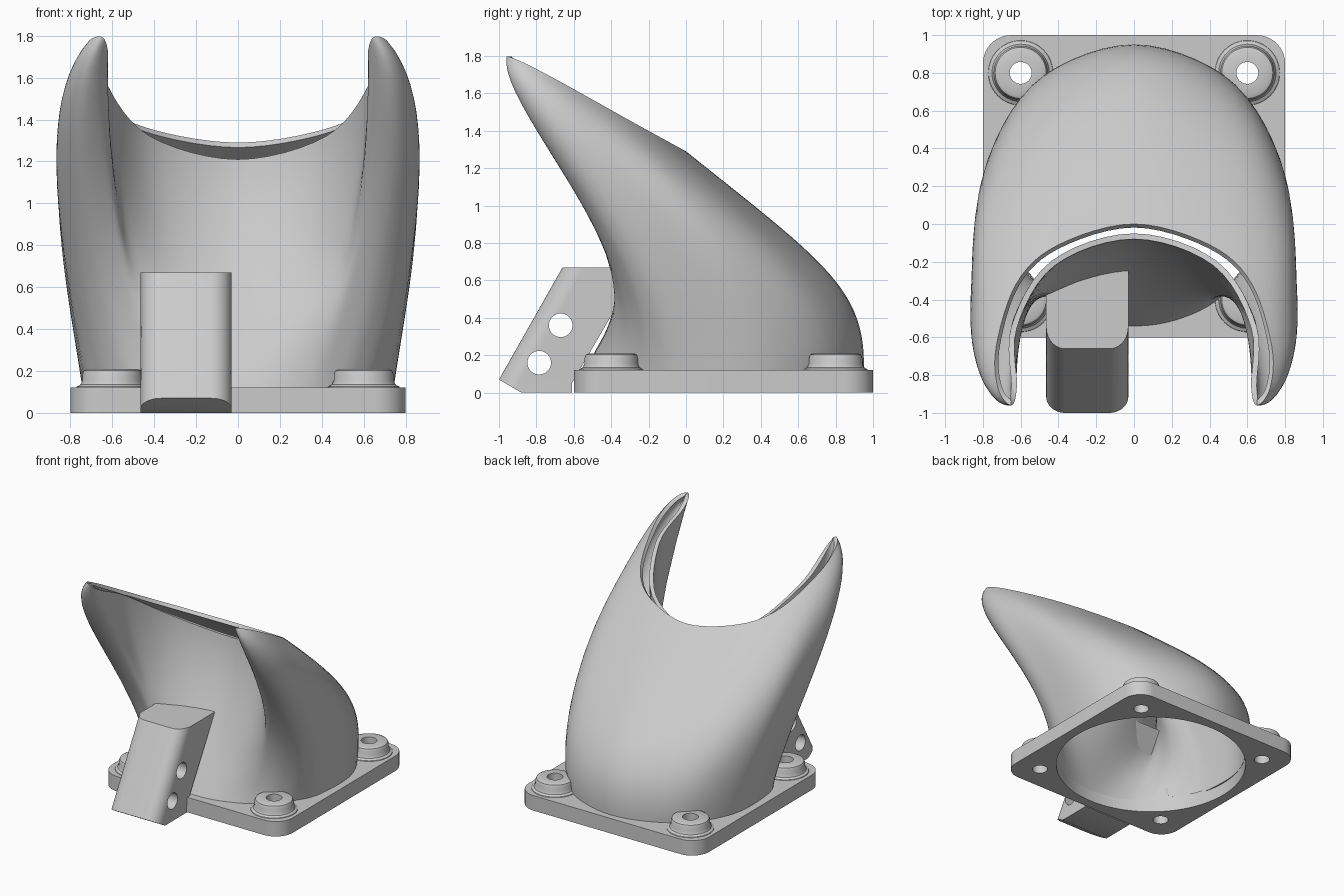
import bpy, bmesh, math
from mathutils import Vector, Matrix

if "Cube" in bpy.data.objects:
    bpy.data.objects.remove(bpy.data.objects["Cube"])

grey = bpy.data.materials.new("light_grey")
grey.use_nodes = True
grey.diffuse_color = (0.6, 0.6, 0.6, 1)
grey.node_tree.nodes["Principled BSDF"].inputs["Base Color"].default_value = (0.6, 0.6, 0.6, 1)

CENTRE_Y, RADIUS, PLATE_TOP, WALL = 0.2, 0.75, 0.12, 0.03


def make(name, bm):
    mesh = bpy.data.meshes.new(name)
    bm.to_mesh(mesh)
    bm.free()
    mesh.materials.append(grey)
    obj = bpy.data.objects.new(name, mesh)
    bpy.context.collection.objects.link(obj)
    return obj


def activate(obj):
    bpy.ops.object.select_all(action="DESELECT")
    obj.select_set(True)
    bpy.context.view_layer.objects.active = obj


def smooth(obj, angle=35):
    activate(obj)
    bpy.ops.object.shade_smooth_by_angle(angle=math.radians(angle))


def cylinder(centre, radius, depth, axis="Z", segments=48):
    bm = bmesh.new()
    turn = Matrix.Rotation(math.pi / 2, 4, "Y") if axis == "X" else Matrix()
    bmesh.ops.create_cone(bm, cap_ends=True, segments=segments, radius1=radius, radius2=radius,
                          depth=depth, matrix=Matrix.Translation(centre) @ turn)
    cutter = make("cutter", bm)
    cutter.hide_render = True
    return cutter


def cut(obj, cutters):
    for cutter in cutters:
        mod = obj.modifiers.new("cut", "BOOLEAN")
        mod.operation, mod.solver, mod.object = "DIFFERENCE", "EXACT", cutter
        activate(obj)
        bpy.ops.object.modifier_apply(modifier=mod.name)
        bpy.data.objects.remove(cutter)


def bore():
    return cylinder((0, CENTRE_Y, 0), RADIUS - WALL, 0.6, segments=108)


# Mounting plate with rounded corners, screw holes and a round air inlet
screws = [(x, y) for x in (-0.6, 0.6) for y in (-0.4, 0.8)]
bm = bmesh.new()
bmesh.ops.create_cube(bm, size=1, matrix=Matrix.Translation((0, CENTRE_Y, PLATE_TOP / 2))
                      @ Matrix.Diagonal((1.6, 1.6, PLATE_TOP, 1)))
upright = [e for e in bm.edges if abs(e.verts[0].co.z - e.verts[1].co.z) > 0.1]
bmesh.ops.bevel(bm, geom=upright, offset=0.15, segments=10, profile=0.5, affect="EDGES")
plate = make("mounting_plate", bm)
cut(plate, [bore()] + [cylinder((x, y, 0), 0.058, 0.6) for x, y in screws])
smooth(plate)

# Flared screw bosses, turned from a profile
boss_profile = [(0.058, 0.11), (0.175, 0.11), (0.17, 0.125), (0.152, 0.135), (0.143, 0.155),
                (0.143, 0.185), (0.135, 0.203), (0.12, 0.21), (0.058, 0.21)]
for n, (x, y) in enumerate(screws):
    bm = bmesh.new()
    ring = [bm.verts.new((x + r, y, z)) for r, z in boss_profile]
    edges = [bm.edges.new((a, b)) for a, b in zip(ring, ring[1:] + ring[:1])]
    bmesh.ops.spin(bm, geom=ring + edges, cent=(x, y, 0), axis=(0, 0, 1),
                   angle=math.tau, steps=48, use_merge=True)
    bmesh.ops.remove_doubles(bm, verts=bm.verts, dist=0.0001)
    bmesh.ops.recalc_face_normals(bm, faces=bm.faces)
    boss = make("screw_boss_%d" % (n + 1), bm)
    cut(boss, [bore()])
    smooth(boss)

# Slanted bracket block with rounded front edges and two cross holes
side = [(-0.88, 0), (-0.61, 0), (-0.61, 0.05), (-0.33, 0.53), (-0.25, 0.67), (-0.66, 0.67), (-1, 0.07)]
bm = bmesh.new()
face = bm.faces.new([bm.verts.new((-0.465, y, z)) for y, z in side])
new = bmesh.ops.extrude_face_region(bm, geom=[face])["geom"]
bmesh.ops.translate(bm, vec=(0.435, 0, 0), verts=[v for v in new if isinstance(v, bmesh.types.BMVert)])
bmesh.ops.recalc_face_normals(bm, faces=bm.faces)
front = [e for e in bm.edges if abs(e.verts[0].co.x - e.verts[1].co.x) < 0.01
         and sum(v.co.y for v in e.verts) < -1.6 and abs(e.verts[0].co.z - e.verts[1].co.z) > 0.3]
bmesh.ops.bevel(bm, geom=front, offset=0.1, segments=10, profile=0.5, affect="EDGES")
block = make("bracket_block", bm)
cut(block, [cylinder((-0.25, y, z), 0.063, 1, "X") for y, z in ((-0.67, 0.36), (-0.785, 0.16))])
smooth(block)

# Air duct: paths rise from the round inlet to a crescent slot.
# Each row: angle on the inlet (0 = back), lower handle, upper handle, point on the slot rim
stations = [
    (0, (0, .97, .55), (0, .75, .69), (0, 0, 1.29)),
    (38, (.52, .8, .52), (.62, .5, .8), (.4, -.11, 1.35)),
    (72, (.78, .42, .6), (.93, -.02, 1.1), (.62, -.31, 1.46)),
    (105, (.82, .02, .65), (.98, -.55, 1.4), (.73, -.65, 1.65)),
    (122, (.82, -.08, .65), (.96, -.85, 1.5), (.72, -.87, 1.765)),
    (135, (.74, -.1, .65), (.84, -1, 1.5), (.65, -.96, 1.795)),
    (145, (.6, -.17, .6), (.64, -.78, 1.35), (.62, -.86, 1.72)),
    (155, (.45, -.28, .5), (.6, -.42, 1.1), (.62, -.55, 1.56)),
    (168, (.25, -.37, .42), (.38, -.2, .9), (.42, -.22, 1.32)),
    (180, (0, -.4, .4), (0, -.12, .8), (0, -.08, 1.21)),
]


def handles(row):
    a = math.radians(row[0])
    foot = Vector((RADIUS * math.sin(a), CENTRE_Y + RADIUS * math.cos(a), PLATE_TOP - 0.02))
    return [foot] + [Vector(p) for p in row[1:]]


def mirrored(points):
    return [Vector((-p.x, p.y, p.z)) for p in points]


def spline(a, b, c, d, t):
    return (b * 2 + (c - a) * t + (a * 2 - b * 5 + c * 4 - d) * t * t
            + (b * 3 - a - c * 3 + d) * t ** 3) / 2


def bezier(p, t):
    s = 1 - t
    return p[0] * s ** 3 + p[1] * (3 * s * s * t) + p[2] * (3 * s * t * t) + p[3] * t ** 3


half = [handles(row) for row in stations]
loop = half + [mirrored(p) for p in half[-2:0:-1]]
STEPS, LEVELS = 6, 24
paths = []
for i in range(len(loop)):
    near = [loop[(i + k) % len(loop)] for k in (-1, 0, 1, 2)]
    for s in range(STEPS):
        paths.append([spline(*points, s / STEPS) for points in zip(*near)])

bm = bmesh.new()
grid = [[bm.verts.new(bezier(p, j / LEVELS)) for j in range(LEVELS + 1)] for p in paths]
for i, column in enumerate(grid):
    following = grid[(i + 1) % len(grid)]
    for j in range(LEVELS):
        bm.faces.new((column[j], column[j + 1], following[j + 1], following[j]))
duct = make("air_duct", bm)
shell = duct.modifiers.new("wall", "SOLIDIFY")
shell.thickness, shell.offset = WALL, -1
activate(duct)
bpy.ops.object.modifier_apply(modifier=shell.name)
smooth(duct, 45)
